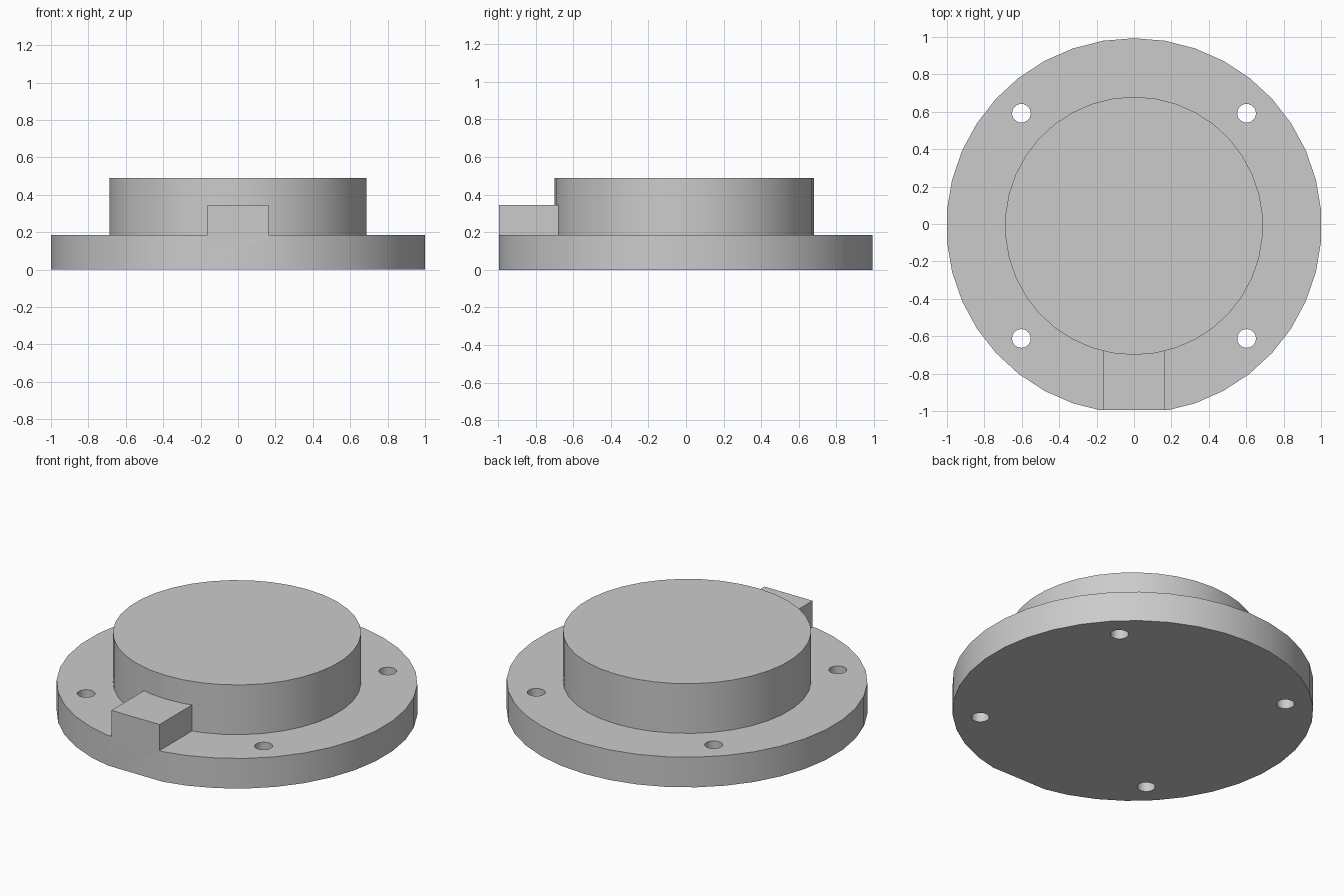
import bpy
import math

cube = bpy.data.objects.get("Cube")
if cube:
    bpy.data.objects.remove(cube, do_unlink=True)

SIDES = 38
CENTRE_Y = -0.01
FRONT_Y = -0.994

grey = bpy.data.materials.new("light_grey")
grey.use_nodes = True
colour = (0.6, 0.6, 0.6, 1)
grey.diffuse_color = colour
grey.node_tree.nodes["Principled BSDF"].inputs["Base Color"].default_value = colour


def disc(name, radius, z0, z1, x=0, y=0, sides=SIDES):
    """Upright cylinder between two heights, with a corner on the y axis."""
    bpy.ops.mesh.primitive_cylinder_add(
        vertices=sides, radius=radius, depth=z1 - z0,
        location=(x, CENTRE_Y + y, (z0 + z1) / 2))
    obj = bpy.context.object
    obj.name = name
    return obj


def box(name, x0, x1, y0, y1, z0, z1):
    """Box between opposite corners."""
    bpy.ops.mesh.primitive_cube_add(
        size=1, location=((x0 + x1) / 2, (y0 + y1) / 2, (z0 + z1) / 2))
    obj = bpy.context.object
    obj.name = name
    obj.scale = (x1 - x0, y1 - y0, z1 - z0)
    bpy.ops.object.transform_apply(location=False, rotation=False, scale=True)
    return obj


def combine(body, tool, operation):
    """Join or cut the body with a tool, then discard the tool."""
    mod = body.modifiers.new(tool.name, "BOOLEAN")
    mod.object = tool
    mod.operation = operation
    mod.solver = "EXACT"
    bpy.ops.object.select_all(action="DESELECT")
    body.select_set(True)
    bpy.context.view_layer.objects.active = body
    bpy.ops.object.modifier_apply(modifier=mod.name)
    bpy.data.objects.remove(tool, do_unlink=True)


# Round base plate with raised hub and front key block
flange = disc("flange", 1.0034, 0, 0.185)
combine(flange, disc("hub", 0.69, 0.1, 0.49), "UNION")
combine(flange, box("key_block", -0.163, 0.163, -1.1, -0.5, 0.1, 0.345), "UNION")

# Flat on the front rim, flush with the key block
combine(flange, box("front_cutter", -0.5, 0.5, -1.3, FRONT_Y, -0.2, 0.6), "DIFFERENCE")

# Four bolt holes
for sx in (-1, 1):
    for sy in (-1, 1):
        hole = disc("hole_cutter", 0.05, -0.2, 0.4, sx * 0.602, sy * 0.602, 24)
        combine(flange, hole, "DIFFERENCE")

# Finish: one colour, smooth round walls, sharp rims
flange.data.materials.clear()
flange.data.materials.append(grey)
for face in flange.data.polygons:
    face.material_index = 0
flange.select_set(True)
bpy.context.view_layer.objects.active = flange
bpy.ops.object.shade_smooth_by_angle(angle=math.radians(30))
